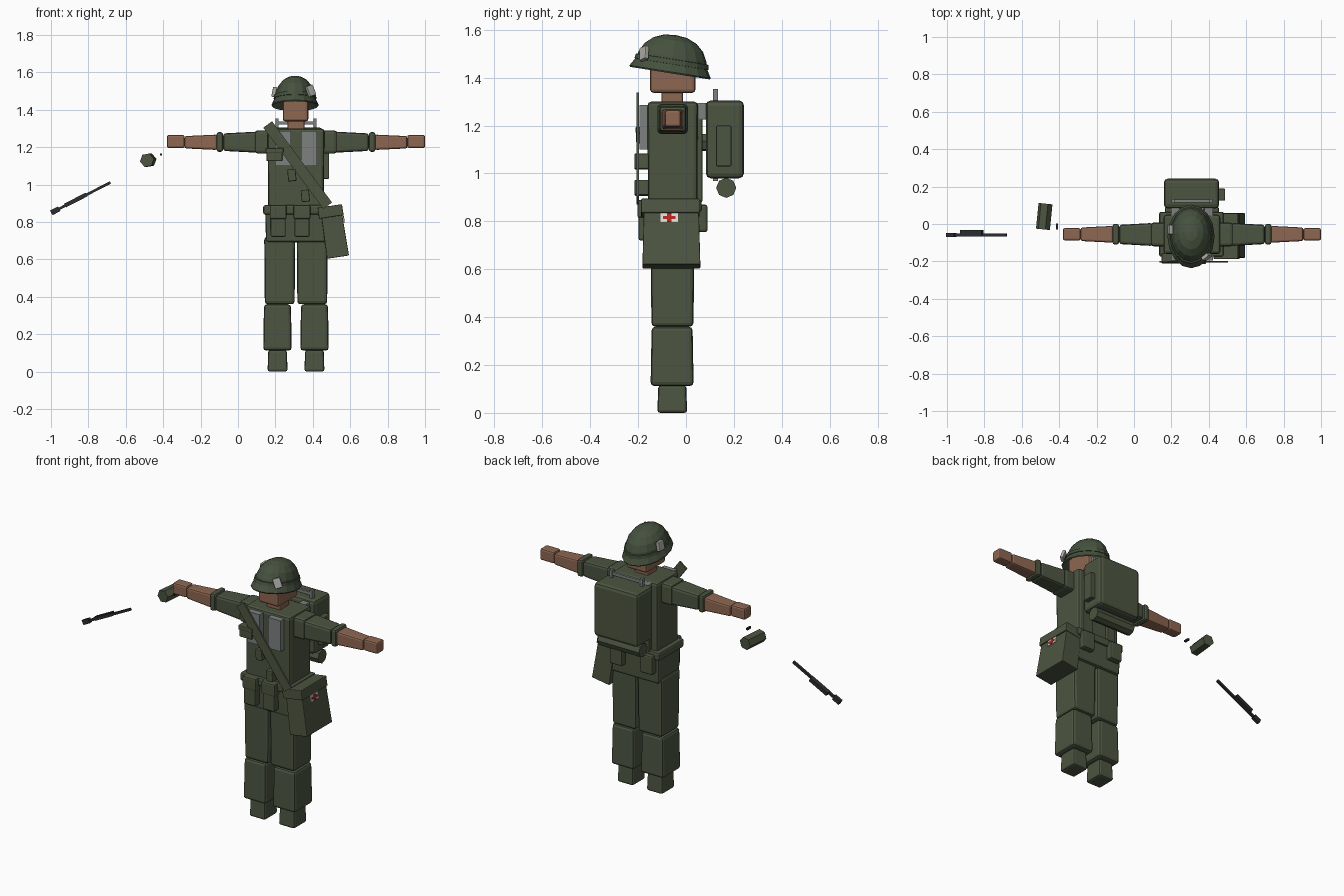
import bpy, bmesh, math
from mathutils import Matrix, Vector

cube = bpy.data.objects.get("Cube")
if cube:
    bpy.data.objects.remove(cube, do_unlink=True)

CX = 0.31  # symmetry plane of the figure


def material(name, rgb):
    m = bpy.data.materials.new(name)
    m.use_nodes = True
    m.diffuse_color = (*rgb, 1)
    m.node_tree.nodes["Principled BSDF"].inputs["Base Color"].default_value = (*rgb, 1)
    return m


OLIVE = material("olive cloth", (0.073, 0.09, 0.052))
HELMET = material("helmet green", (0.06, 0.082, 0.048))
SKIN = material("skin", (0.27, 0.135, 0.085))
GREY = material("grey webbing", (0.21, 0.22, 0.22))
PALE = material("pale patch", (0.42, 0.42, 0.39))
DARK = material("gunmetal", (0.025, 0.026, 0.03))
WHITE = material("white", (0.75, 0.75, 0.72))
RED = material("red", (0.5, 0.02, 0.015))


def finish(name, bm, mat, angles=None, pivot=None):
    """Turn the mesh about a pivot and link it as an object."""
    if angles:
        p = Matrix.Translation(pivot)
        turn = Matrix.Identity(4)
        for axis, a in angles.items():
            turn = Matrix.Rotation(a, 4, axis) @ turn
        bm.transform(p @ turn @ p.inverted())
    bmesh.ops.recalc_face_normals(bm, faces=bm.faces)
    me = bpy.data.meshes.new(name)
    bm.to_mesh(me)
    bm.free()
    me.materials.append(mat)
    ob = bpy.data.objects.new(name, me)
    bpy.context.collection.objects.link(ob)
    return ob


def box(name, mat, xs, ys, zs, bevel=0.0, taper=None, angles=None, pivot=None):
    """Box from ranges; taper = (axis, section scale at low end, at high end)."""
    bm = bmesh.new()
    bmesh.ops.create_cube(bm, size=1)
    spans = (xs, ys, zs)
    mid = Vector([(a + b) / 2 for a, b in spans])
    for v in bm.verts:
        k = [1, 1, 1]
        if taper:
            f = taper[2] if v.co[taper[0]] > 0 else taper[1]
            k = [1 if i == taper[0] else f for i in range(3)]
        v.co = Vector([mid[i] + v.co[i] * k[i] * (spans[i][1] - spans[i][0]) for i in range(3)])
    if bevel:
        bmesh.ops.bevel(bm, geom=bm.edges[:], offset=bevel, segments=2, profile=0.5, affect='EDGES')
    return finish(name, bm, mat, angles, pivot or mid)


def pair(name, mat, xs, ys, zs, bevel=0.0, taper=None):
    """Right part plus its mirror image on the left."""
    box("right_" + name, mat, xs, ys, zs, bevel, taper)
    if taper and taper[0] == 0:
        taper = (0, taper[2], taper[1])
    box("left_" + name, mat, (2 * CX - xs[1], 2 * CX - xs[0]), ys, zs, bevel, taper)


def prism(name, mat, centre, radius, length, sides, axis, angles=None):
    bm = bmesh.new()
    bmesh.ops.create_cone(bm, cap_ends=True, segments=sides, radius1=radius, radius2=radius, depth=length)
    bm.transform(Matrix.Translation(centre) @ Matrix.Rotation(math.pi / 2, 4, axis))
    return finish(name, bm, mat, angles, Vector(centre))


# Legs and feet
pair("foot", OLIVE, (0.158, 0.265), (-0.12, 0.005), (0, 0.115), 0.012, (2, 1, 0.93))
pair("shin", OLIVE, (0.135, 0.287), (-0.148, 0.032), (0.112, 0.36), 0.016, (2, 1, 0.95))
pair("thigh", OLIVE, (0.14, 0.306), (-0.148, 0.035), (0.36, 0.72), 0.016, (2, 0.96, 1))

# Trunk
box("pelvis", OLIVE, (0.145, 0.475), (-0.16, 0.055), (0.69, 0.86), 0.014, (2, 0.97, 1))
box("belt", OLIVE, (0.135, 0.48), (-0.175, 0.065), (0.84, 0.89), 0.01)
box("torso", OLIVE, (0.155, 0.465), (-0.163, 0.052), (0.86, 1.3), 0.016, (2, 0.96, 0.98))
box("neck", SKIN, (0.265, 0.355), (-0.103, -0.013), (1.28, 1.36), 0.008)
box("head", SKIN, (0.24, 0.376), (-0.15, 0.04), (1.337, 1.47), 0.014)

# Arms
Y = (-0.12, 0.008)
pair("shoulder", OLIVE, (0.09, 0.175), Y, (1.165, 1.29), 0.016)
pair("sleeve", OLIVE, (-0.08, 0.1), Y, (1.168, 1.285), 0.014, (0, 0.8, 0.96))
pair("cuff", OLIVE, (-0.115, -0.08), (-0.11, 0), (1.175, 1.28), 0.012)
pair("forearm", SKIN, (-0.285, -0.112), (-0.1, -0.01), (1.185, 1.267), 0.01, (0, 0.8, 1))
pair("hand", SKIN, (-0.38, -0.285), (-0.088, -0.022), (1.195, 1.265), 0.01)


# Helmet: turned profile, squeezed to an oval and tipped back
def helmet_shell(name, mat, profile, sides=16):
    bm = bmesh.new()
    rings = []
    for r, z in profile:
        if r == 0:
            rings.append([bm.verts.new((0, 0, z))] * sides)
            continue
        rings.append([bm.verts.new((r * 0.126 * math.cos(t), r * 0.172 * math.sin(t), z))
                      for t in [2 * math.pi * i / sides for i in range(sides)]])
    for lo, hi in zip(rings, rings[1:]):
        for i in range(sides):
            j = (i + 1) % sides
            quad = list(dict.fromkeys((lo[i], lo[j], hi[j], hi[i])))
            bm.faces.new(quad)
    tip = Matrix.Rotation(math.radians(-9), 4, 'X')
    bm.transform(Matrix.Translation((0.305, -0.067, 1.422)) @ tip)
    return finish(name, bm, mat)


helmet_shell("helmet", HELMET, [(0, 0.06), (0.72, 0.045), (0.98, -0.003), (1, 0.003), (0.87, 0.04),
                                (0.83, 0.068), (0.72, 0.105), (0.53, 0.135), (0.28, 0.153), (0, 0.158)])
helmet_shell("helmet_band", HELMET, [(0.82, 0.034), (0.91, 0.036), (0.89, 0.056), (0.8, 0.058)])
box("helmet_front_patch", PALE, (0.367, 0.41), (-0.185, -0.165), (1.472, 1.53), 0.004,
    angles={'Y': -0.3, 'X': -0.25, 'Z': 0.6})
box("helmet_side_patch", PALE, (0.183, 0.205), (-0.055, -0.005), (1.468, 1.522), 0.004,
    angles={'Y': 0.2})

# Backpack with its frame, pocket and bedroll
box("backpack", OLIVE, (0.16, 0.455), (0.083, 0.242), (0.98, 1.305), 0.02)
box("backpack_pocket", OLIVE, (0.45, 0.487), (0.125, 0.19), (1.03, 1.2), 0.006)
pair("frame_post", GREY, (0.2, 0.216), (0.112, 0.134), (0.968, 1.352))
box("frame_bar", GREY, (0.2, 0.42), (0.116, 0.13), (1.32, 1.338))
prism("bedroll", OLIVE, (CX, 0.168, 0.94), 0.042, 0.28, 8, 'Y')

# Webbing on chest and back
pair("chest_strap", GREY, (0.197, 0.283), (-0.195, -0.155), (1.1, 1.287))
pair("rear_strap", GREY, (0.197, 0.245), (0.04, 0.086), (1.225, 1.295), 0.005)
pair("back_webbing", OLIVE, (0.2, 0.255), (0.04, 0.068), (0.88, 1.23), 0.005)
box("chest_pouch", OLIVE, (0.152, 0.238), (-0.208, -0.155), (1.125, 1.19), 0.006)
box("chest_pouch_flap", OLIVE, (0.147, 0.243), (-0.211, -0.155), (1.168, 1.195), 0.005)

# Diagonal bag strap with small pouches
slope = {'Y': -math.atan2(0.31, 0.42)}
mid = Vector((0.322, -0.202, 1.1))
box("bag_strap", OLIVE, (0.293, 0.351), (-0.207, -0.197), (0.835, 1.375), angles=slope, pivot=mid)
for n, (x, z) in enumerate(((0.288, 1.05), (0.36, 0.94))):
    box(f"strap_pouch_{n + 1}", OLIVE, (x - 0.022, x + 0.022), (-0.215, -0.155),
        (z - 0.032, z + 0.032), 0.005, angles={'Y': -0.1})

# Belt pouches
for n, x in enumerate((0.215, 0.342)):
    box(f"belt_pouch_{n + 1}", OLIVE, (x - 0.04, x + 0.04), (-0.198, -0.15), (0.72, 0.85), 0.008)
    box(f"belt_pouch_flap_{n + 1}", OLIVE, (x - 0.045, x + 0.045), (-0.203, -0.15), (0.815, 0.89), 0.008)
pair("rear_pouch", OLIVE, (0.165, 0.25), (0.045, 0.09), (0.755, 0.87), 0.01)

# Medical bag hanging on the left hip
lean = dict(angles={'Y': -0.15}, pivot=Vector((0.512, -0.06, 0.75)))
box("bag", OLIVE, (0.455, 0.573), (-0.182, 0.06), (0.61, 0.875), 0.004, (2, 1, 0.94), **lean)
box("bag_flap", OLIVE, (0.445, 0.577), (-0.187, 0.057), (0.828, 0.887), 0.004, **lean)
box("bag_emblem_plate", WHITE, (0.568, 0.5755), (-0.106, -0.034), (0.788, 0.826), **lean)
box("bag_emblem_across", RED, (0.57, 0.5775), (-0.096, -0.044), (0.8, 0.814), **lean)
box("bag_emblem_upright", RED, (0.57, 0.5777), (-0.079, -0.061), (0.789, 0.825), **lean)

# Loose rifle
aim = dict(angles={'Y': -0.475}, pivot=Vector((-0.84, -0.058, 0.93)))
box("rifle_barrel", DARK, (-1.015, -0.662), (-0.066, -0.052), (0.923, 0.937), **aim)
box("rifle_body", DARK, (-0.935, -0.805), (-0.062, -0.032), (0.92, 0.942), **aim)
box("rifle_stock", DARK, (-1.018, -0.97), (-0.07, -0.048), (0.916, 0.944), **aim)

# Loose canister and pin
prism("canister", OLIVE, (-0.48, 0.04, 1.13), 0.038, 0.138, 6, 'X', {'Y': 0.35, 'Z': -0.1})
box("pin", DARK, (-0.418, -0.406), (-0.03, 0.003), (1.155, 1.167))
